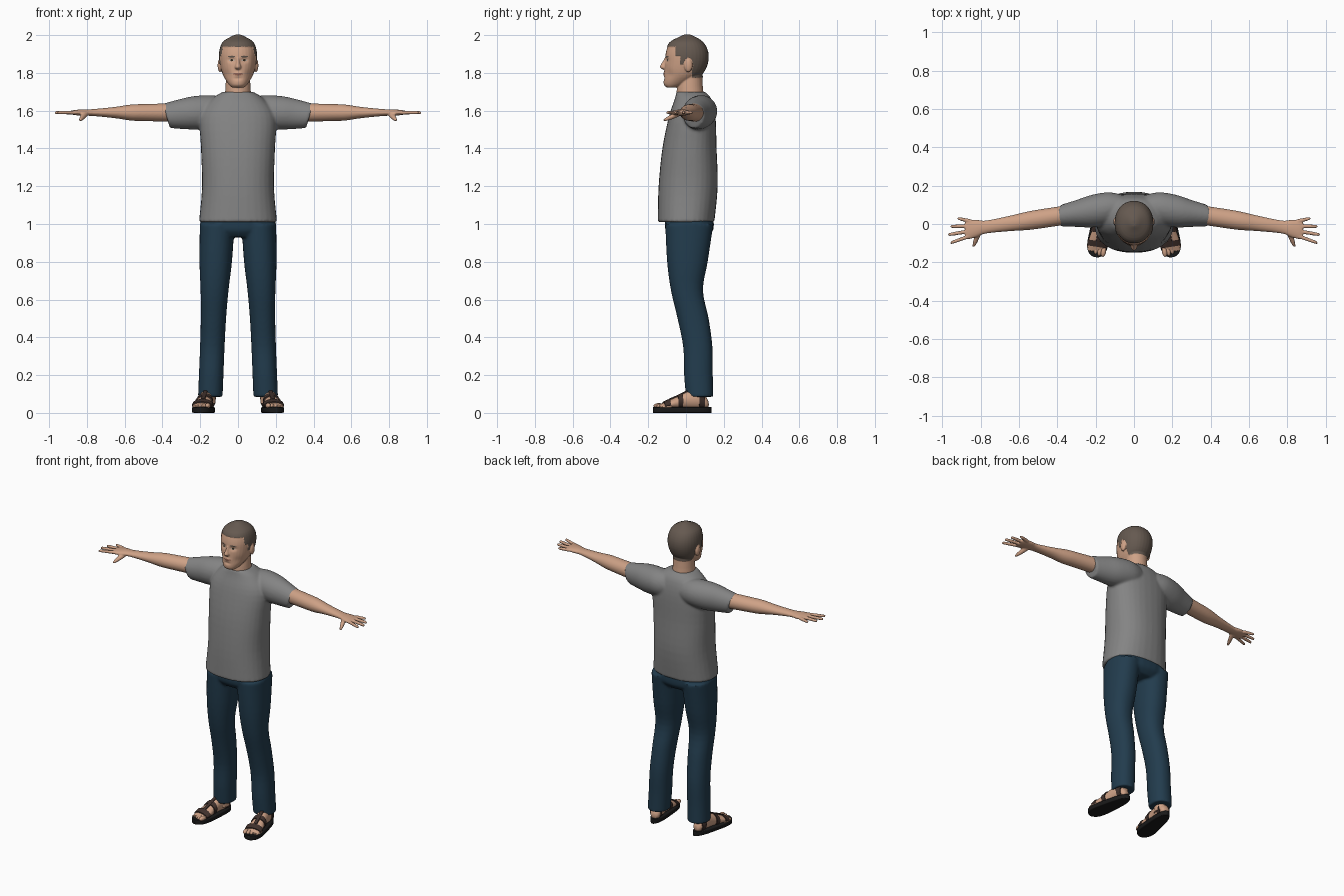
import bpy, bmesh
from math import sin, cos, pi, exp, radians, sqrt
from mathutils import Matrix, Vector

if "Cube" in bpy.data.objects:
    bpy.data.objects.remove(bpy.data.objects["Cube"])


def material(name, *colour):
    mat = bpy.data.materials.new(name)
    mat.use_nodes = True
    mat.diffuse_color = (*colour, 1)
    mat.node_tree.nodes["Principled BSDF"].inputs["Base Color"].default_value = (*colour, 1)
    return mat


skin = material("skin", .62, .36, .24)
hair = material("hair", .13, .1, .08)
grey_cotton = material("grey_cotton", .23, .23, .23)
blue_denim = material("blue_denim", .016, .045, .075)
brown_leather = material("brown_leather", .05, .03, .025)
black_rubber = material("black_rubber", .01, .01, .01)
eye_white = material("eye_white", .5, .42, .36)
dark_iris = material("dark_iris", .03, .02, .01)
lip = material("lip", .3, .13, .09)

BOTH = (1, -1)


def spline(rows, steps):
    """Smoothly interpolate rows of section values."""
    result = []
    last = len(rows) - 1
    for i in range(last):
        before, start, end, after = (Vector(rows[min(last, max(0, i + k))]) for k in (-1, 0, 1, 2))
        for step in range(steps):
            t = step / steps
            pull = (end - before) / 2
            push = (after - start) / 2
            rise = end - start
            result.append(start + t * (pull + t * (3 * rise - 2 * pull - push + t * (pull + push - 2 * rise))))
    return result + [Vector(rows[last])]


def middle(along):
    return 0


def loft(bm, axis, rows, centre=middle, power=2, steps=4, sides=(1,), slant=0, corners=32):
    """Skin rounded sections; each row is (along, half width, low, high)."""
    order = {"x": (0, 1, 2), "y": (1, 0, 2), "z": (2, 0, 1)}[axis]
    for side in sides:
        rings = []
        for along, half, low, high in spline(rows, steps):
            ring = []
            for k in range(corners):
                angle = 2 * pi * k / corners
                across, up = (abs(w) ** (2 / power) * (1 if w > 0 else -1) for w in (cos(angle), sin(angle)))
                point = Vector((0, 0, 0))
                point[order[0]] = along + slant * up
                point[order[1]] = centre(along) + half * across
                point[order[2]] = (low + high) / 2 + (high - low) / 2 * up
                point.x *= side
                ring.append(bm.verts.new(point))
            rings.append(ring)
        for ring, following in zip(rings, rings[1:]):
            for k in range(corners):
                bm.faces.new((ring[k - 1], ring[k], following[k], following[k - 1]))
        bm.faces.new(rings[0])
        bm.faces.new(rings[-1])


def level(rows, height):
    """Make loft rows from (along, half width, half height) about a height line."""
    return [(along, wide, height(along) - tall, height(along) + tall) for along, wide, tall in rows]


def ball(bm, position, size):
    shape = Matrix.Translation(position) @ Matrix.Diagonal((*size, 1))
    bmesh.ops.create_uvsphere(bm, u_segments=16, v_segments=12, radius=1, matrix=shape)


def finish(name, bm, mat, voxel=0, place=None):
    """Turn a bmesh into an object; fuse its parts, or place and mirror it."""
    bmesh.ops.recalc_face_normals(bm, faces=bm.faces)
    if place:
        bm.transform(place)
    mesh = bpy.data.meshes.new(name)
    bm.to_mesh(mesh)
    bm.free()
    mesh.materials.append(mat)
    mesh.shade_smooth()
    mesh.set_sharp_from_angle(angle=radians(45))
    obj = bpy.data.objects.new(name, mesh)
    bpy.context.collection.objects.link(obj)
    if place:
        obj.modifiers.new("Mirror", "MIRROR").use_mirror_merge = False
    if voxel:
        fuse = obj.modifiers.new("Fuse", "REMESH")
        fuse.mode, fuse.voxel_size, fuse.use_smooth_shade = "VOXEL", voxel, True
        soften = obj.modifiers.new("Soften", "SMOOTH")
        soften.factor, soften.iterations = .5, 4
    return obj


def arm_line(x):
    return .1 - .15 * x


# T-shirt: body and sleeves
bm = bmesh.new()
loft(bm, "z", [(1.01, .207, -.15, .15), (1.2, .19, -.145, .168), (1.4, .196, -.125, .162), (1.57, .2, -.09, .156),
               (1.66, .14, -.06, .135), (1.7, .08, -.05, .1)], power=2.3)
loft(bm, "x", level([(.06, .06, .07), (.13, .085, .085), (.22, .085, .088), (.3, .07, .078), (.38, .057, .064)],
                    lambda x: 1.61 - .1 * x), centre=arm_line, sides=BOTH, slant=.02)
finish("t_shirt", bm, grey_cotton, .008)

# Trousers: hips and legs
bm = bmesh.new()
loft(bm, "z", [(.93, .15, -.08, .11), (.97, .195, -.11, .145), (1.04, .195, -.11, .145)], power=2.3)
loft(bm, "z", [(.085, .065, 0, .145), (.2, .065, -.01, .142), (.35, .065, -.015, .14), (.5, .067, -.045, .12),
               (.65, .074, -.08, .09), (.8, .086, -.1, .115), (1, .092, -.11, .145)],
     centre=lambda z: .15 - .04 * z, sides=BOTH, power=2.2)
finish("trousers", bm, blue_denim, .008)

# Arms, palms, fingers and thumbs
bm = bmesh.new()
loft(bm, "x", level([(.3, .05, .05), (.5, .05, .045), (.57, .047, .042), (.65, .04, .03), (.77, .034, .018),
                     (.82, .045, .017), (.86, .05, .014), (.88, .045, .01)], lambda x: 1.59),
     centre=arm_line, sides=BOTH)
for i in range(4):
    root, tip, reach = .014 - .025 * i, .03 - .043 * i, .97 - .012 * (i - 2) ** 2
    loft(bm, "x", level([(.85, .011, .011), (reach - .015, .009, .009), (reach, .004, .004)], lambda x: 1.59),
         centre=lambda x: root + (tip - root) * (x - .85) / (reach - .85), sides=BOTH, corners=12)
loft(bm, "y", level([(-.02, .02, .012), (-.06, .016, .015), (-.1, .011, .011), (-.12, .005, .005)],
                    lambda y: 1.6 + .43 * y), centre=lambda y: .795 - .35 * y, sides=BOTH, corners=12)
finish("arms_and_hands", bm, skin, .0045)

# Head, neck, nose and ears
bm = bmesh.new()
loft(bm, "z", [(1.722, .03, -.1, -.06), (1.74, .05, -.118, 0), (1.79, .08, -.116, .08), (1.85, .095, -.112, .113),
               (1.91, .097, -.106, .115), (1.96, .08, -.085, .09), (1.99, .035, -.03, .045), (2, .01, -.01, .02)],
     power=2.15)
loft(bm, "z", [(1.62, .075, -.03, .11), (1.7, .068, -.05, .092), (1.8, .062, -.03, .085)])
loft(bm, "z", [(1.817, .012, -.12, -.08), (1.83, .018, -.139, -.08), (1.855, .011, -.127, -.08),
               (1.885, .009, -.11, -.08)])
for side in BOTH:
    ball(bm, (side * .095, .012, 1.84), (.013, .022, .036))
head = finish("head", bm, skin, .0036)
bpy.context.view_layer.update()
shaped = bpy.data.meshes.new_from_object(head.evaluated_get(bpy.context.evaluated_depsgraph_get()))
head.modifiers.clear()
head.data = shaped


def within(x, z, centre_x, centre_z, wide, tall):
    """Squared distance from an oval patch of the face, below one inside it."""
    return ((x - centre_x) / wide) ** 2 + ((z - centre_z) / tall) ** 2


def is_hair(point):
    x, y, z = abs(point.x), point.y, point.z
    ear = x > .088 and within(y, z, .012, 1.84, .025, .04) < 1
    front, temple, sideburn, nape = z > 1.938, y > -.055 and z > 1.89, y > -.03 and z > 1.845, y > .03 and z > 1.775
    return not ear and (front or temple or sideburn or nape)


def face_material(point):
    x, z = abs(point.x), point.z
    if is_hair(point):
        return hair
    if point.y > -.06:
        return skin
    if within(x, z, .034, 1.867, .006, .006) < 1:
        return dark_iris
    if within(x, z, .034, 1.867, .014, .006) < 1:
        return eye_white
    if within(x, z, .034, 1.886, .02, .004) < 1:
        return hair
    return lip if within(x, z, 0, 1.794, .028, .006) < 1 else skin


# Face modelling: eye sockets, eyeballs, cheeks, lips and the dip above the chin
dents = [((.034, 1.868, .018, .012), .011), ((.034, 1.867, .01, .007), -.005), ((.06, 1.79, .02, .025), .006),
         ((0, 1.795, .022, .009), -.004), ((0, 1.77, .02, .008), .005)]
normals = [vert.normal.copy() for vert in shaped.vertices]
for vert, normal in zip(shaped.vertices, normals):
    if is_hair(vert.co):
        vert.co += normal * .003
    elif vert.co.y < -.04:
        x, z = abs(vert.co.x), vert.co.z
        vert.co.y += sum(depth * exp(-within(x, z, *patch)) for patch, depth in dents)
palette = [skin, hair, eye_white, dark_iris, lip]
shaped.materials.clear()
for mat in palette:
    shaped.materials.append(mat)
for face in shaped.polygons:
    face.material_index = palette.index(face_material(face.center))

# Feet with ankles and toes, turned slightly outward
place = Matrix.Translation((.176, -.02, 0)) @ Matrix.Rotation(radians(9), 4, "Z")
foot = [(.14, .015, .03, .06), (.125, .03, .02, .085), (.08, .037, .02, .12), (.03, .037, .02, .115),
        (-.02, .041, .02, .09), (-.07, .049, .02, .068), (-.125, .045, .02, .042)]
bm = bmesh.new()
loft(bm, "y", foot)
loft(bm, "z", [(.05, .036, .04, .13), (.16, .04, .04, .13)], centre=lambda z: -.008)
for i in range(5):
    size = .014 - .0015 * i
    ball(bm, (.02 * i - .036, .002 * i * i - .12, .024 + size), (size, .028, size))
finish("feet", bm, skin, place=place)

# Sandal soles: rounded ends, wider toward the toes
bm = bmesh.new()
outline = [.155 * sin(pi * k / 24) for k in range(-12, 13)]
loft(bm, "y", [(y, (.05 - .08 * y) * sqrt(1.02 - (y / .155) ** 4), 0, .031) for y in outline],
     power=7, steps=1, corners=48)
finish("sandal_soles", bm, black_rubber, place=place)

# Sandal straps: bands over the foot, a centre strip and an ankle cuff
bm = bmesh.new()
for start, end in [(-.105, -.07), (-.03, .005), (.085, .12)]:
    band = [(y, half + .006, low, high + .006) for y, half, low, high in spline(foot, 8) if start <= y <= end]
    loft(bm, "y", band, steps=1)
loft(bm, "y", [(y, .011, high - .01, high + .007) for y, half, low, high in foot[3:6]], power=5)
loft(bm, "z", [(.095, .045, .03, .142), (.125, .044, .03, .138)], centre=lambda z: -.007)
finish("sandal_straps", bm, brown_leather, place=place)
